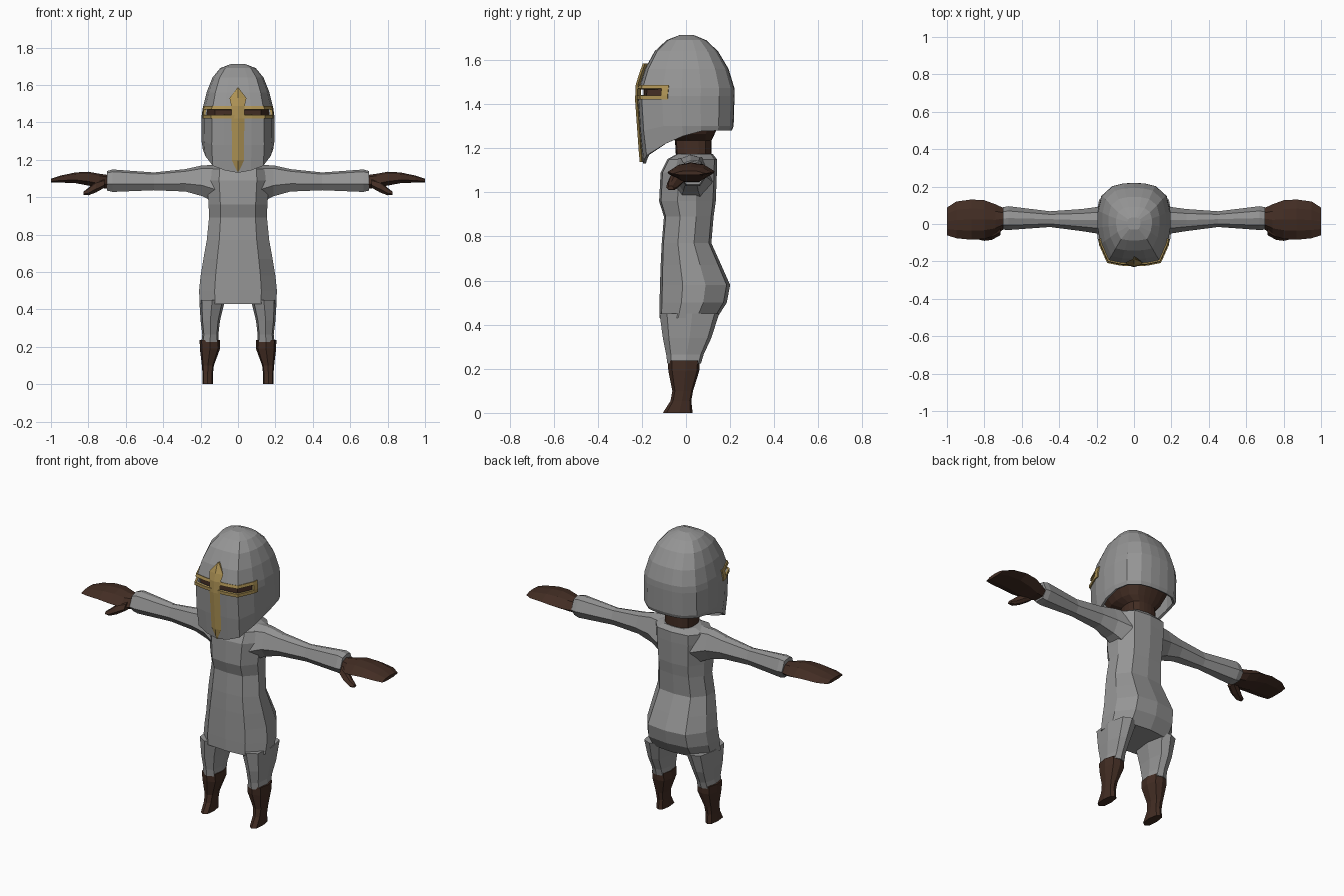
import bpy, bmesh, math
from mathutils import Vector


def material(name, rgb):
    m = bpy.data.materials.new(name)
    m.diffuse_color = (*rgb, 1)
    return m


GREY = material("steel_grey", (0.30, 0.30, 0.30))
BROWN = material("dark_brown", (0.055, 0.026, 0.017))
GOLD = material("gold", (0.42, 0.29, 0.09))


def finish(name, bm, mat, mirror=False, thick=0):
    bmesh.ops.recalc_face_normals(bm, faces=bm.faces)
    me = bpy.data.meshes.new(name)
    bm.to_mesh(me)
    bm.free()
    me.materials.append(mat)
    ob = bpy.data.objects.new(name, me)
    bpy.context.collection.objects.link(ob)
    if thick:
        s = ob.modifiers.new("thickness", 'SOLIDIFY')
        s.thickness = thick
        s.offset = -1
    if mirror:
        ob.modifiers.new("mirror", 'MIRROR')
    return ob


def loft(rings, closed=True, caps=(True, True), skip=None):
    """Skin a list of equally sized point rings."""
    bm = bmesh.new()
    vs = [[bm.verts.new(p) for p in r] for r in rings]
    n = len(vs[0])
    for i in range(len(vs) - 1):
        for j in range(n if closed else n - 1):
            k = (j + 1) % n
            if skip and skip(i, j):
                continue
            bm.faces.new((vs[i][j], vs[i][k], vs[i + 1][k], vs[i + 1][j]))
    if caps[0]:
        bm.faces.new(vs[0])
    if caps[1]:
        bm.faces.new(vs[-1])
    return bm


def full(half):
    """Mirror a front-to-back half outline into a closed one."""
    return half + [(-x, y) for x, y in half[-2:0:-1]]


def fit(outline, z, hw, yf, yb, cx=0):
    """Scale a unit outline to a half width and front / back depth."""
    c, d = (yf + yb) / 2, (yb - yf) / 2
    return [Vector((cx + x * hw, c + y * d, z)) for x, y in outline]


BODY = full([(0, -1), (.6, -.93), (1, -.35), (.97, .3), (.62, .9), (0, 1)])
HEX = full([(0, -1), (.8, -.75), (1, .1), (.7, .85), (0, 1)])

# Torso with hips and chest
torso = [(.43, .205, -.12, .14), (.50, .208, -.12, .185), (.58, .20, -.118, .20),
         (.67, .185, -.115, .16), (.77, .167, -.11, .115), (.89, .155, -.10, .125),
         (.96, .157, -.122, .135), (1.09, .168, -.115, .14), (1.15, .165, -.085, .14),
         (1.175, .11, -.04, .12)]
finish("torso", loft([fit(BODY, *r) for r in torso]), GREY)

# Trouser legs: z, half width, front, back, centre
leg = [(.45, .069, -.12, .15, .138), (.34, .052, -.105, .115, .148),
       (.265, .043, -.09, .08, .148), (.225, .047, -.085, .068, .149)]
finish("trouser_leg", loft([fit(HEX, *r) for r in leg]), GREY, True)

# Boots
boot = [(.237, .054, -.083, .063, .151), (.19, .054, -.08, .06, .150),
        (.10, .032, -.062, .032, .161), (.055, .028, -.07, .024, .162),
        (0, .028, -.105, .03, .162)]
finish("boot", loft([fit(HEX, *r) for r in boot]), BROWN, True)

# Sleeves: x, front, back, bottom, top
SLEEVE = [(-1, -.3), (-.45, -1), (.5, -1), (1, -.2), (.6, .85), (0, 1), (-.6, .8)]


def across(outline, x, y0, y1, z0, z1):
    return [Vector((x, (y0 + y1) / 2 + a * (y1 - y0) / 2,
                    (z0 + z1) / 2 + b * (z1 - z0) / 2)) for a, b in outline]


sleeve = [(.11, -.085, .12, .965, 1.172), (.19, -.052, .092, 1.005, 1.17),
          (.28, -.038, .08, 1.03, 1.15), (.45, -.016, .068, 1.037, 1.132),
          (.67, -.032, .095, 1.028, 1.148), (.70, -.03, .09, 1.035, 1.14)]
finish("sleeve", loft([across(SLEEVE, *r) for r in sleeve]), GREY, True)

# Mittens
MITT = [(-1, -.4), (-.5, -1), (.5, -1), (1, -.3), (.55, .75), (0, 1), (-.55, .7)]
mitten = [(.69, -.022, .082, 1.045, 1.118), (.74, -.06, .105, 1.05, 1.125),
          (.80, -.08, .127, 1.062, 1.136), (.87, -.084, .131, 1.075, 1.132),
          (.95, -.076, .12, 1.078, 1.115), (1.0, -.06, .088, 1.078, 1.098)]
finish("mitten", loft([across(MITT, *r) for r in mitten]), BROWN, True)
thumb = [(.715, -.06, .01, 1.05, 1.095), (.76, -.085, -.015, 1.025, 1.085),
         (.80, -.09, -.04, 1.01, 1.05), (.825, -.085, -.055, 1.012, 1.03)]
finish("thumb", loft([across(MITT, *r) for r in thumb]), BROWN, True)

# Neck and head
head = [(1.15, .085, -.045, .115), (1.235, .085, -.05, .115), (1.265, .12, -.12, .13),
        (1.34, .155, -.165, .165), (1.42, .172, -.195, .185), (1.50, .168, -.19, .185),
        (1.60, .125, -.13, .14), (1.66, .07, -.07, .08)]
HELM_HALF = [(0, -1), (.37, -.985), (.72, -.92), (.93, -.5), (1, -.1), (1, .3),
             (.9, .68), (.6, .92), (.3, .985), (0, 1)]
HELM = full(HELM_HALF)
finish("head", loft([fit(HELM, *r) for r in head]), BROWN)

# Helmet shell with a curved lower edge and an eye slot
LIP = [1.13, 1.143, 1.168, 1.22, 1.255, 1.277, 1.28, 1.28, 1.28, 1.28]
helm = [(1.15, .188, -.195, .208), (1.30, .195, -.209, .216), (1.437, .194, -.219, .220),
        (1.474, .189, -.213, .219), (1.56, .168, -.186, .193), (1.64, .136, -.142, .145),
        (1.69, .095, -.088, .092), (1.713, .035, -.03, .035)]
rings = [fit(HELM, *r) for r in helm]
n = len(HELM)
for j, p in enumerate(rings[0]):
    p.z = LIP[min(j, n - j)]
    rings[1][j].z = 1.30 if p.z > 1.2 else 1.28
finish("helmet", loft(rings, caps=(False, True),
                      skip=lambda i, j: i == 2 and min(j, n - 1 - j) < 3), GREY, thick=.014)


# Gold frame around the eye slot
def frame_row(z, hw, yf, yb):
    pts = fit(HELM_HALF[:4] + [(.955, -.36)], z, hw + .006, yf - .007, yb)
    return [Vector((-p.x, p.y, p.z)) for p in pts[:0:-1]] + pts


rows = [frame_row(1.421, .194, -.218, .22), frame_row(1.440, .194, -.219, .22),
        frame_row(1.470, .190, -.214, .219), frame_row(1.487, .187, -.209, .217)]
finish("slot_frame", loft(rows, False, (False, False),
                          lambda i, j: i == 1 and 0 < j < 7), GOLD, thick=.012)

# Gold nose bar: half width, y, z, with a raised centre ridge
bar = [(.004, -.200, 1.137), (.032, -.205, 1.195), (.034, -.221, 1.42),
       (.036, -.218, 1.487), (.045, -.205, 1.53), (.003, -.186, 1.585)]
finish("nose_bar", loft([[Vector((-w, y, z)), Vector((0, y - .010, z)), Vector((w, y, z)),
                          Vector((0, y + .016, z))] for w, y, z in bar]), GOLD)
